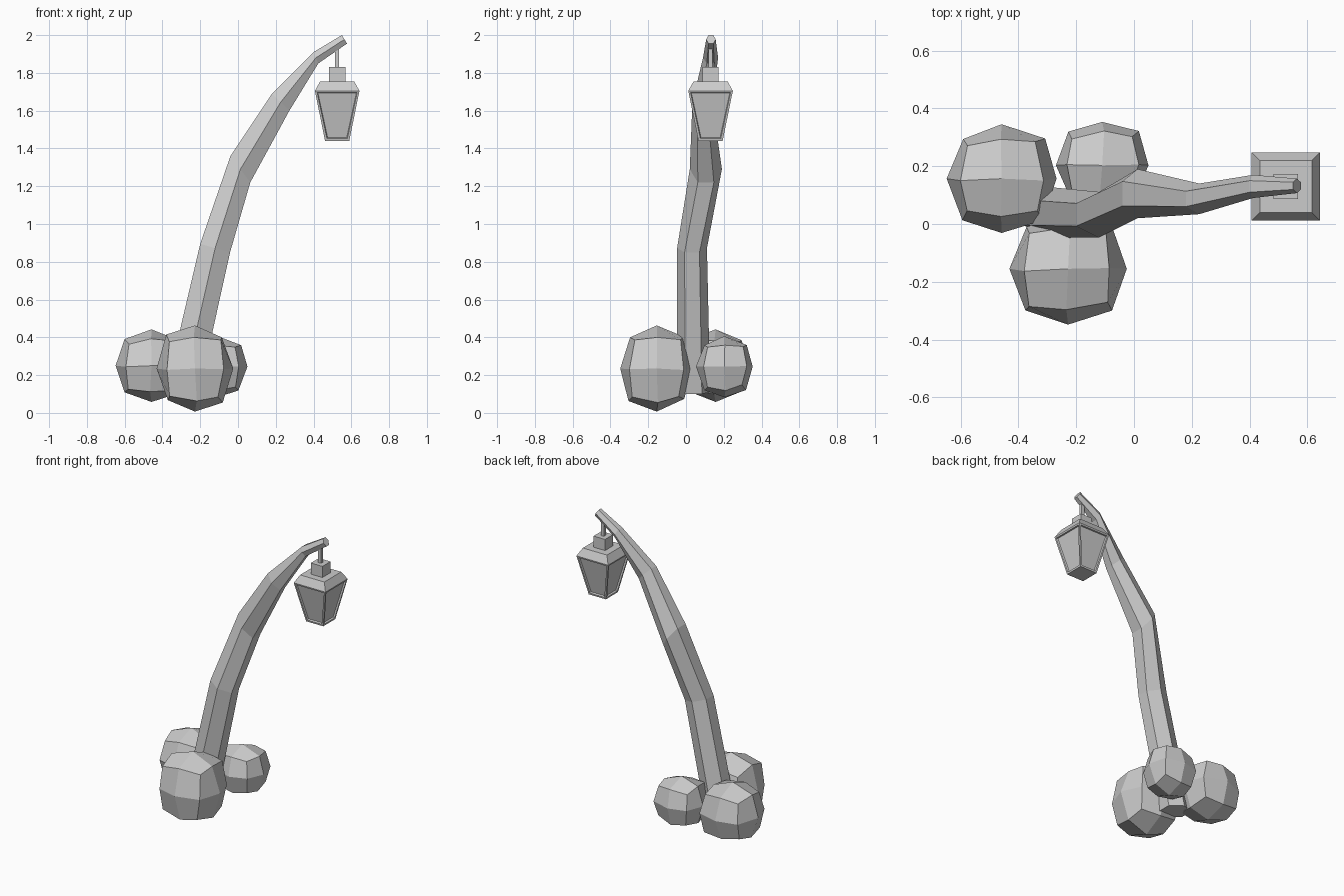
import bpy, bmesh, random
from mathutils import Vector

if "Cube" in bpy.data.objects:
    bpy.data.objects.remove(bpy.data.objects["Cube"])

random.seed(4)
grey = bpy.data.materials.new("stone grey")
grey.diffuse_color = (0.6, 0.6, 0.6, 1)
grey.use_nodes = True
grey.node_tree.nodes["Principled BSDF"].inputs["Base Color"].default_value = grey.diffuse_color


def finish(name, bm):
    bmesh.ops.recalc_face_normals(bm, faces=bm.faces)
    me = bpy.data.meshes.new(name)
    bm.to_mesh(me)
    bm.free()
    me.materials.append(grey)
    ob = bpy.data.objects.new(name, me)
    bpy.context.collection.objects.link(ob)
    return ob


def loft(bm, rings):
    """Skin a list of point rings and cap both ends."""
    loops = [[bm.verts.new(p) for p in r] for r in rings]
    n = len(loops[0])
    sides = []
    for a, b in zip(loops, loops[1:]):
        for i in range(n):
            j = (i + 1) % n
            sides.append(bm.faces.new((a[i], a[j], b[j], b[i])))
    bm.faces.new(loops[0][::-1])
    bm.faces.new(loops[-1])
    return sides


# Boulders: once-divided cubes rounded towards a ball
def rock(name, centre, radii, jitter=0.05):
    bm = bmesh.new()
    bmesh.ops.create_cube(bm, size=2)
    bmesh.ops.subdivide_edges(bm, edges=bm.edges[:], cuts=1, use_grid_fill=True)
    for v in bm.verts:
        p = v.co.normalized() * 0.87 + v.co * 0.13
        if v.co.length > 1.1:
            p += Vector([random.uniform(-jitter, jitter) for _ in range(3)])
        v.co = Vector([c + r * k for c, r, k in zip(centre, radii, p)])
    finish(name, bm)


rock("front_rock", (-0.228, -0.155, 0.235), (0.203, 0.193, 0.228))
rock("left_rock", (-0.458, 0.157, 0.25), (0.19, 0.188, 0.192))
rock("back_rock", (-0.11, 0.203, 0.245), (0.16, 0.15, 0.162))

# Bent post: six-sided rings given by left (x, z), right (x, z), y centre, y radius
bm = bmesh.new()
rings = []
for lx, lz, rx, rz, y, r in (
        (-0.382, 0.12, -0.208, 0.10, 0.04, 0.088),
        (-0.2, 0.895, -0.042, 0.85, 0.032, 0.079),
        (-0.04, 1.36, 0.065, 1.22, 0.105, 0.085),
        (0.18, 1.69, 0.272, 1.6, 0.087, 0.053),
        (0.4, 1.91, 0.425, 1.85, 0.13, 0.04),
        (0.55, 2.0, 0.577, 1.955, 0.132, 0.025)):
    mx, mz = (lx + rx) / 2, (lz + rz) / 2
    rings.append([(lx, y - r / 2, lz), (mx, y - r, mz), (rx, y - r / 2, rz),
                  (rx, y + r / 2, rz), (mx, y + r, mz), (lx, y + r / 2, lz)])
loft(bm, rings)
finish("bent_post", bm)

# Lantern parts: stacked square sections (half width, z)
LX, LY = 0.525, 0.13


def tower(name, levels, inset=0):
    bm = bmesh.new()
    sides = loft(bm, [[(LX + sx * h, LY + sy * h, z)
                       for sx, sy in ((-1, -1), (1, -1), (1, 1), (-1, 1))]
                      for h, z in levels])
    if inset:
        bmesh.ops.recalc_face_normals(bm, faces=bm.faces)
        bmesh.ops.inset_individual(bm, faces=sides, thickness=inset)
        bmesh.ops.inset_individual(bm, faces=sides, thickness=0.005, depth=-0.01)
    finish(name, bm)


tower("lantern_body", [(0.064, 1.44), (0.118, 1.705)], inset=0.016)
tower("lantern_roof", [(0.118, 1.705), (0.09, 1.755)])
tower("lantern_cap", [(0.043, 1.755), (0.043, 1.83)])
tower("hanging_rod", [(0.011, 1.83), (0.011, 1.94)])
